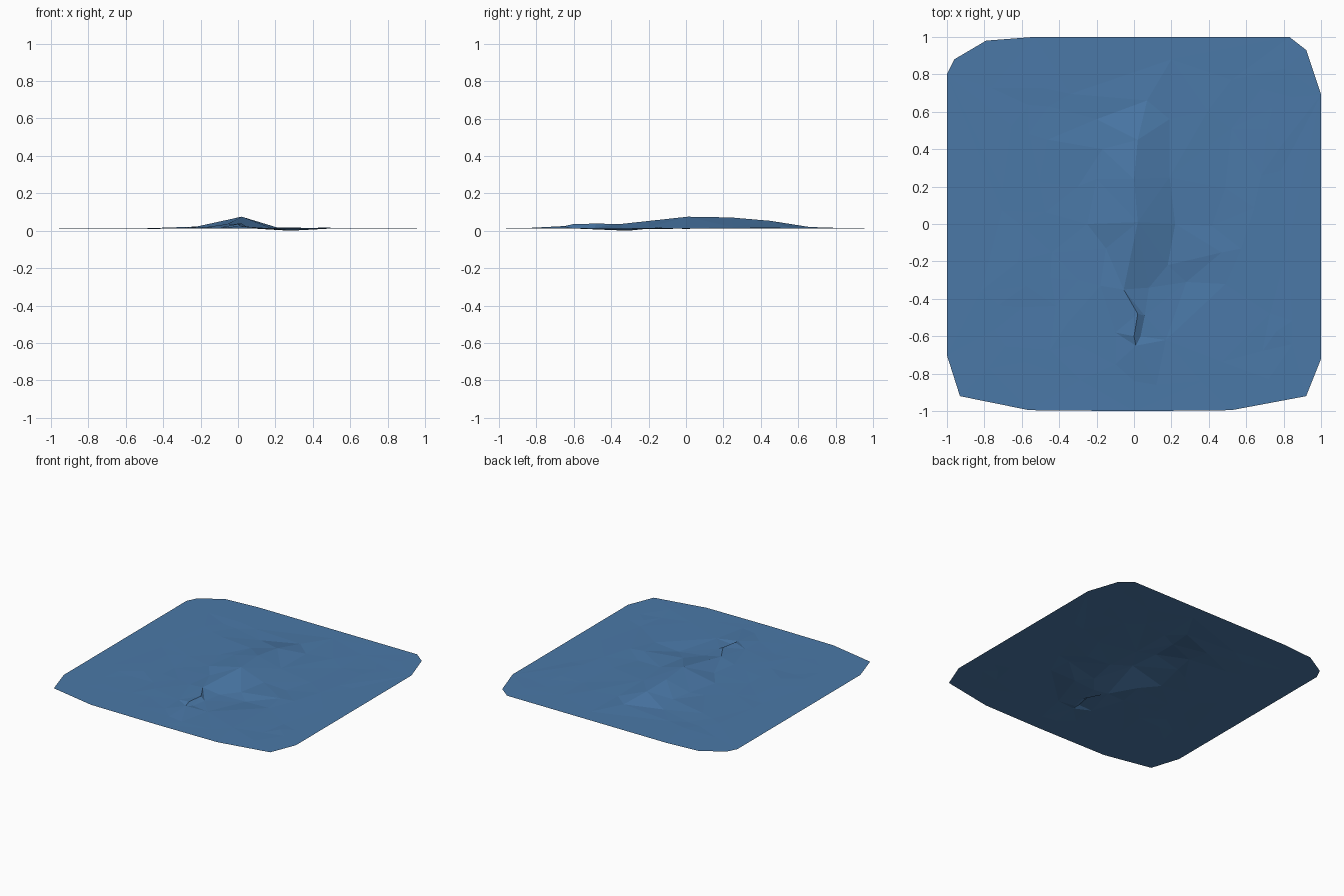
import bpy, bmesh, random
from mathutils import Vector
from mathutils.geometry import delaunay_2d_cdt

if "Cube" in bpy.data.objects:
    bpy.data.objects.remove(bpy.data.objects["Cube"])

random.seed(4)
BASE = 0.013

# Rounded sheet outline
outline = [(-1, .8), (-.96, .88), (-.79, .98), (-.53, 1), (.83, 1), (.92, .93), (1, .69),
           (1, -.72), (.92, -.92), (.52, -.995), (0, -1), (-.56, -.995), (-.93, -.92), (-1, -.7)]

# Torn crease: raised left lip, then a lower right lip
left_lip = [(.02, .01, .075), (-.055, -.35, .036), (.02, -.48, .038), (0, -.6, .036), (.01, -.65, .025)]
right_lip = [(.057, -.49, .015), (.035, -.6, .014)]

# Ridge running back from the peak
ridge = [(0, .24, .071), (.02, .45, .053), (.07, .66, .02)]

# Foot of the mound and surrounding wrinkles
foot = [(-.2, .24, .024), (-.17, .4, .024), (-.2, .56, .014), (-.3, .2, .014), (-.25, .0, .016),
        (-.15, -.13, .02), (-.18, -.33, .018), (-.3, -.3, .014), (-.1, -.58, .017),
        (.19, .25, .018), (.19, .56, .014), (.22, 0, .014), (.18, -.22, .013), (.08, -.34, .012),
        (.28, -.31, 0), (.17, -.62, .013), (.12, -.86, .014), (0, -.84, .014), (-.1, -.75, .014),
        (.2, .88, .013)]

points = [(x, y, BASE) for x, y in outline]


def add_chain(chain, start=None):
    """Append points and return their indices."""
    first = len(points)
    points.extend(chain)
    return list(range(first, len(points)))


L = add_chain(left_lip)
R = add_chain(right_lip)
G = add_chain(ridge)
add_chain(foot)

# Faint random wrinkles, fading toward the rim
count = 0
while count < 55:
    x, y = random.uniform(-.85, .85), random.uniform(-.85, .85)
    if (x / .36) ** 2 + (y / .95) ** 2 < 1:
        continue
    if min((x - p[0]) ** 2 + (y - p[1]) ** 2 for p in points) < .01:
        continue
    fade = 1 - max(abs(x), abs(y))
    points.append((x, y, BASE + random.uniform(-.006, .007) * fade))
    count += 1

# Constrained edges along outline, lips and ridge
loops = [L, [L[1]] + R + [L[4]], [L[0]] + G]
edges = [pair for c in loops for pair in zip(c, c[1:])]
result = delaunay_2d_cdt([Vector(p[:2]) for p in points], edges, [], 0, 1e-5)
verts2d, tris, origin = result[0], result[2], result[3]

bm = bmesh.new()
bv = [bm.verts.new((v.x, v.y, points[o[0]][2] if o else BASE)) for v, o in zip(verts2d, origin)]
for t in tris:
    f = bm.faces.new([bv[i] for i in t])
    f.normal_update()
    if f.normal.z < 0:
        f.normal_flip()

# Split the sheet along the tear
where = {o: i for i, group in enumerate(origin) for o in group}
tear = [bm.edges.get((bv[where[a]], bv[where[b]])) for a, b in zip(L, L[1:])]
bmesh.ops.split_edges(bm, edges=[e for e in tear if e])

mesh = bpy.data.meshes.new("creased_sheet")
bm.to_mesh(mesh)
bm.free()
sheet = bpy.data.objects.new("creased_sheet", mesh)
bpy.context.collection.objects.link(sheet)

blue = bpy.data.materials.new("muted blue")
blue.diffuse_color = (.069, .19, .39, 1)
blue.use_nodes = True
blue.node_tree.nodes["Principled BSDF"].inputs["Base Color"].default_value = blue.diffuse_color
mesh.materials.append(blue)
